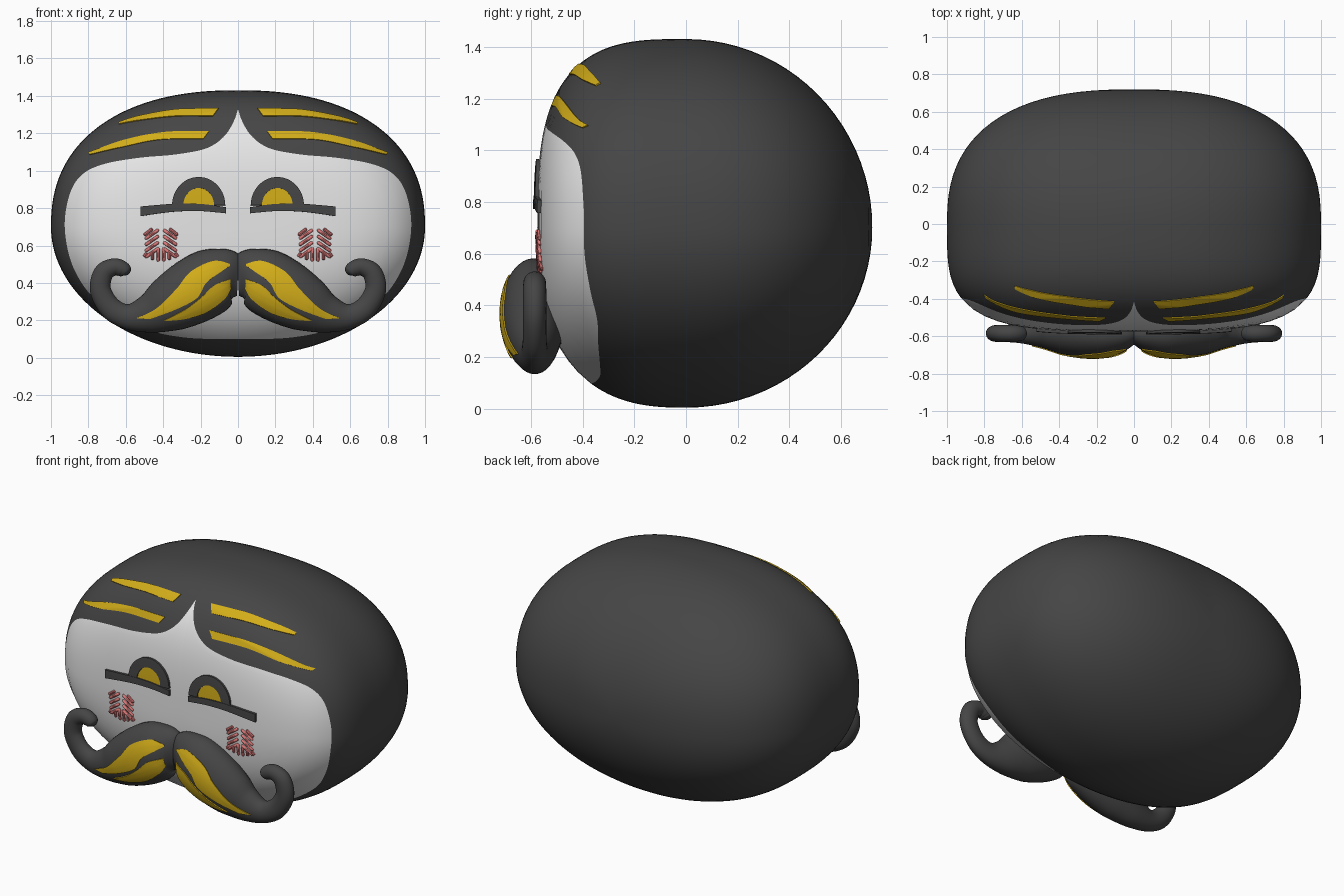
import bpy
import bmesh
from math import sin, cos, pi, radians
from mathutils import Vector
from mathutils.bvhtree import BVHTree

cube = bpy.data.objects.get("Cube")
if cube:
    bpy.data.objects.remove(cube, do_unlink=True)


def material(name, rgb):
    m = bpy.data.materials.new(name)
    m.use_nodes = True
    m.diffuse_color = (*rgb, 1)
    m.node_tree.nodes["Principled BSDF"].inputs["Base Color"].default_value = (*rgb, 1)
    return m


DARK = material("charcoal", (0.06, 0.06, 0.06))
WHITE = material("face white", (0.8, 0.8, 0.8))
GOLD = material("gold", (0.65, 0.42, 0.01))
PINK = material("blush pink", (0.72, 0.19, 0.19))


def spline(points, steps):
    """Catmull-Rom samples through points of any dimension."""
    p = [points[0], *points, points[-1]]
    out = []
    for a, b, c, d in zip(p, p[1:], p[2:], p[3:]):
        for k in range(steps):
            t = k / steps
            out.append(tuple(
                0.5 * (2 * j + (l - i) * t + (2 * i - 5 * j + 4 * l - n) * t * t
                       + (3 * j - i - 3 * l + n) * t ** 3)
                for i, j, l, n in zip(a, b, c, d)))
    return out + [tuple(points[-1])]


def at(points, t):
    """Point at fraction t of a polyline, by index."""
    f = t * (len(points) - 1)
    i = min(int(f), len(points) - 2)
    return Vector(points[i]).lerp(Vector(points[i + 1]), f - i)


def skin(bm, rings, caps=True):
    """Join closed rings of points with quads; returns the faces per band."""
    vs = [[bm.verts.new(p) for p in r] for r in rings]
    bands = []
    for a, b in zip(vs, vs[1:]):
        n = len(a)
        bands.append([bm.faces.new((a[i], a[(i + 1) % n], b[(i + 1) % n], b[i]))
                      for i in range(n)])
    if caps:
        bm.faces.new(vs[0])
        bm.faces.new(vs[-1])
    return bands


def finish(name, bm, mats, mirror=True):
    bmesh.ops.remove_doubles(bm, verts=bm.verts, dist=1e-5)
    bmesh.ops.recalc_face_normals(bm, faces=bm.faces)
    tree = BVHTree.FromBMesh(bm)
    mesh = bpy.data.meshes.new(name)
    bm.to_mesh(mesh)
    bm.free()
    ob = bpy.data.objects.new(name, mesh)
    bpy.context.scene.collection.objects.link(ob)
    for m in mats:
        mesh.materials.append(m)
    if mirror:
        ob.modifiers.new("Mirror", "MIRROR")
    bpy.ops.object.select_all(action="DESELECT")
    ob.select_set(True)
    bpy.context.view_layer.objects.active = ob
    bpy.ops.object.shade_smooth_by_angle(angle=radians(40))
    return tree


# Head: a rounded block whose rings follow the outline of the white face
MID, UP, DOWN, FRONT, BACK = 0.70, 0.73, 0.695, 0.575, 0.72
half = [(0, 1.33), (.02, 1.27), (.06, 1.2), (.12, 1.145), (.2, 1.11), (.35, 1.085),
        (.52, 1.07), (.7, 1.04), (.82, .99), (.89, .9), (.925, .75), (.915, .6),
        (.87, .46), (.78, .33), (.62, .215), (.45, .14), (.3, .11), (.15, .1), (0, .1)]
outline = spline(half, 6)
outline += [(-x, z) for x, z in outline[-2:0:-1]]

spokes = []
for x, z in outline:
    a, h = (2.3, UP) if z > MID else (2.0, DOWN)
    u = Vector((x, (z - MID) / h))
    rho = (abs(u.x) ** a + abs(u.y) ** a) ** (1 / a)
    u /= rho
    side = u.x ** 2 / u.length_squared
    low = 3.1 if z > MID else 2.6
    spokes.append((u, h, rho, low + (3.7 - low) * side, 2.0 + 0.5 * side))


def head_point(spoke, rho, back=False):
    u, h, _, bf, bb = spoke
    b, depth = (bb, BACK) if back else (bf, -FRONT)
    y = depth * max(0, 1 - rho ** b) ** (1 / b)
    return (u.x * rho, y, MID + u.y * rho * h)


def rim_rho(spoke, t):
    """From the face outline (t=0) to the widest section (t=1)."""
    from_y = (1 - spoke[2] ** spoke[3]) ** (1 / spoke[3])
    return (1 - (from_y * (1 - t) ** 1.3) ** spoke[3]) ** (1 / spoke[3])


FACE, RIM, REAR = 14, 14, 22
rings = [[head_point(s, s[2] * k / FACE) for s in spokes] for k in range(FACE + 1)]
rings += [[head_point(s, rim_rho(s, k / RIM)) for s in spokes] for k in range(1, RIM + 1)]
rings += [[head_point(s, cos(k / REAR * pi / 2) ** (2 / s[4]) if k < REAR else 0, True)
           for s in spokes] for k in range(1, REAR + 1)]
bm = bmesh.new()
for k, band in enumerate(skin(bm, rings, caps=False)):
    for f in band:
        f.material_index = 1 if k < FACE else 0
head = finish("head", bm, [DARK, WHITE], mirror=False)


def project(tree, x, z):
    hit = tree.ray_cast(Vector((x, -3, z)), Vector((0, 1, 0)))
    if hit[0] is None:
        hit = tree.find_nearest(Vector((x, -0.6, z)))
    return hit[0], hit[1]


def plate(name, mat, tree, top, bottom, out=0.006, thick=0.009, long=40, wide=8):
    """Thin plate between two edge lines, laid on a surface."""
    bm = bmesh.new()
    rings = []
    for i in range(long + 1):
        a, b = at(top, i / long), at(bottom, i / long)
        outer, inner = [], []
        for j in range(wide + 1):
            p, n = project(tree, *a.lerp(b, j / wide))
            outer.append(p + n * out)
            inner.append(p + n * (out - thick))
        rings.append(outer + inner[::-1])
    skin(bm, rings)
    finish(name, bm, [mat])


def tube(bm, path, sides):
    """Sweep an ellipse along (x, y, z, half width, half depth) samples."""
    rings = []
    for i, (x, y, z, r, d) in enumerate(path):
        p, q = path[max(i - 1, 0)], path[min(i + 1, len(path) - 1)]
        n = Vector((p[2] - q[2], 0, q[0] - p[0])).normalized()
        rings.append([Vector((x, y, z)) + n * r * cos(2 * pi * k / sides)
                      + Vector((0, d * sin(2 * pi * k / sides), 0)) for k in range(sides)])
    skin(bm, rings)


# Moustache: one tapering, curled half, mirrored
path = [(0, -.59, .44, .11, .055), (.06, -.59, .44, .145, .095), (.14, -.59, .41, .175, .12),
        (.25, -.59, .35, .175, .125), (.37, -.59, .285, .15, .108), (.48, -.585, .235, .105, .08),
        (.59, -.585, .22, .068, .055), (.68, -.585, .265, .06, .046), (.735, -.585, .36, .056, .045),
        (.72, -.585, .45, .053, .045), (.665, -.585, .485, .046, .044),
        (.62, -.585, .475, .043, .042), (.6, -.585, .455, .034, .034), (.593, -.585, .442, .008, .008)]
bm = bmesh.new()
tube(bm, spline(path, 7), 32)
moustache = finish("moustache", bm, [DARK])

plate("moustache_upper_stripe", GOLD, moustache,
      spline([(.045, .5), (.13, .515), (.25, .46), (.33, .365), (.44, .26), (.545, .212)], 8),
      spline([(.045, .49), (.09, .46), (.17, .4), (.22, .32), (.33, .26), (.47, .208)], 8))
plate("moustache_lower_stripe", GOLD, moustache,
      spline([(.045, .42), (.13, .385), (.2, .32), (.28, .26), (.395, .2)], 8)[::-1],
      spline([(.04, .37), (.075, .315), (.17, .245), (.28, .21), (.395, .198)], 8)[::-1])

# Hair stripes
plate("hair_upper_stripe", GOLD, head,
      spline([(.105, 1.33), (.33, 1.325), (.53, 1.29), (.635, 1.257)], 8),
      spline([(.135, 1.29), (.33, 1.29), (.51, 1.27), (.635, 1.248)], 8))
plate("hair_lower_stripe", GOLD, head,
      spline([(.155, 1.21), (.385, 1.205), (.6, 1.165), (.8, 1.095)], 8),
      spline([(.185, 1.17), (.42, 1.165), (.62, 1.125), (.79, 1.085)], 8))


# Eyes: gold half disc, dark arch and a lash bar
def arc(r, h):
    return [(.21 - r * cos(pi * k / 32), .815 + h * sin(pi * k / 32)) for k in range(33)]


plate("eye", GOLD, head, arc(.085, .095), [(.125, .81), (.295, .81)], .008)
plate("eye_arch", DARK, head, arc(.142, .15), arc(.082, .092), .014, .02)
plate("lash_bar", DARK, head,
      spline([(.065, .805), (.2, .822), (.35, .822), (.52, .808)], 6),
      spline([(.065, .772), (.2, .784), (.35, .78), (.52, .757)], 6), .016, .022)

# Cheeks: small raised strokes fanning down from a central line
strokes = [((dx, top), (dx, -.095 + abs(dx) * .3)) for dx, top in
           ((-.045, -.04), (-.015, -.015), (.015, -.015), (.045, -.04))]
for s in (-1, 1):
    for k in range(4):
        z = .09 - .033 * k
        strokes.append(((s * .012, z - .01), (s * .085, z - .06)))
    strokes.append(((s * .045, .085), (s * .09, .05)))
    strokes.append(((s * .075, -.045), (s * .09, -.065)))
bm = bmesh.new()
for a, b in strokes:
    samples = []
    for t, r in ((0, .004), (.08, .009), (.5, .009), (.92, .009), (1, .004)):
        q = Vector(a).lerp(Vector(b), t) + Vector((.412, .605))
        p = project(head, q.x, q.y)[0]
        samples.append((p.x, p.y - .002, p.z, r, r))
    tube(bm, samples, 8)
finish("cheek_strokes", bm, [PINK])
